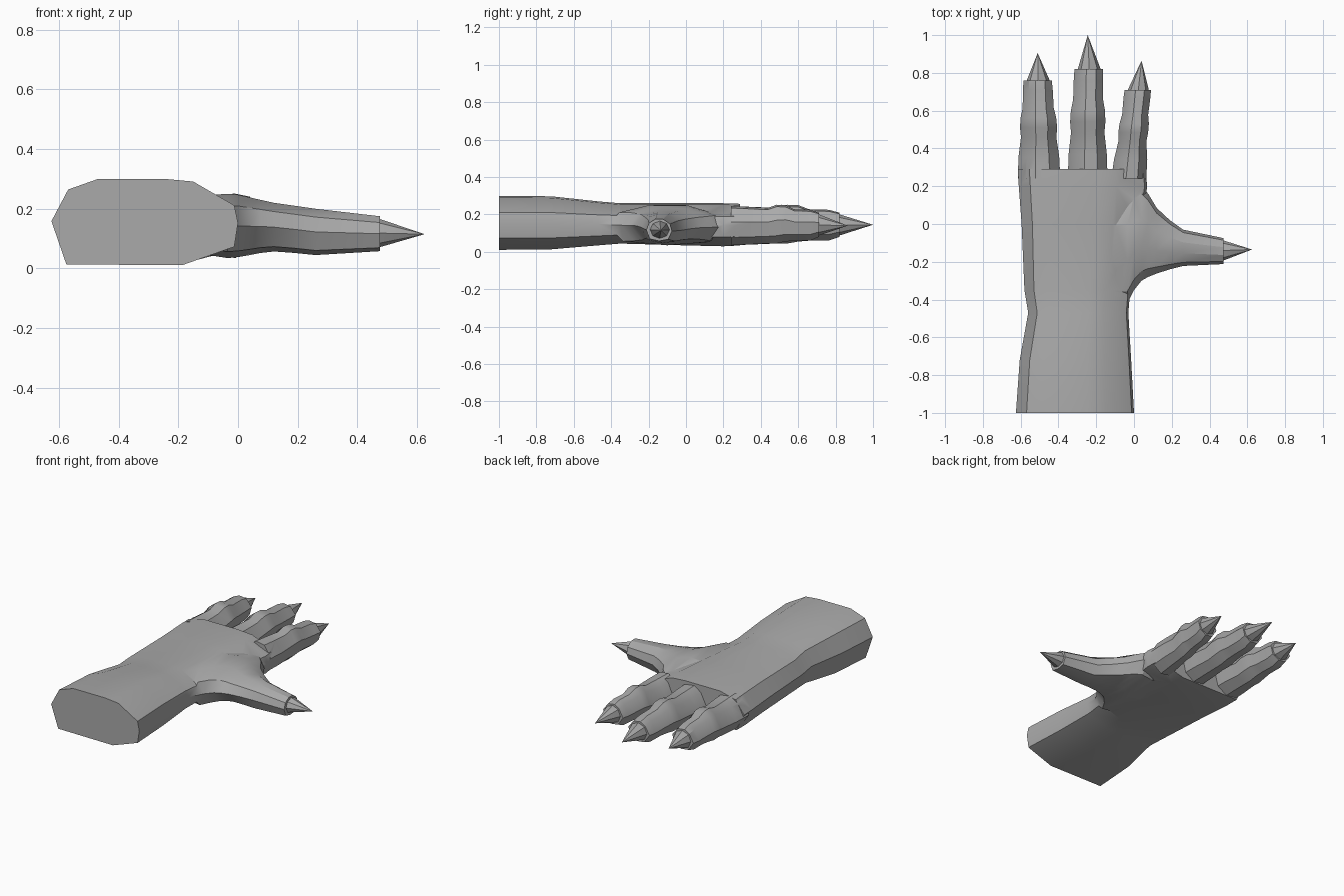
import bpy, bmesh, math

if "Cube" in bpy.data.objects:
    bpy.data.objects.remove(bpy.data.objects["Cube"])

skin = bpy.data.materials.new("grey")
skin.diffuse_color = (0.4, 0.4, 0.4, 1)
skin.use_nodes = True
skin.node_tree.nodes["Principled BSDF"].inputs["Base Color"].default_value = skin.diffuse_color


def loft(name, profile, rings, sideways=False, tip=None):
    """Stretch a unit profile over rings (station, a0, a1, z0, z1) and skin them."""
    bm = bmesh.new()
    loops = []
    for s, a0, a1, z0, z1 in rings:
        loop = []
        for u, v in profile:
            a, z = a0 + u * (a1 - a0), z0 + v * (z1 - z0)
            loop.append(bm.verts.new((s, a, z) if sideways else (a, s, z)))
        loops.append(loop)
    n = len(profile)
    for p, q in zip(loops, loops[1:]):
        for i in range(n):
            bm.faces.new((p[i], p[(i + 1) % n], q[(i + 1) % n], q[i]))
    bm.faces.new(loops[0])
    if tip:
        t = bm.verts.new(tip)
        for i in range(n):
            bm.faces.new((loops[-1][i], loops[-1][(i + 1) % n], t))
    else:
        bm.faces.new(loops[-1])
    bmesh.ops.recalc_face_normals(bm, faces=bm.faces)
    me = bpy.data.meshes.new(name)
    bm.to_mesh(me)
    bm.free()
    me.materials.append(skin)
    ob = bpy.data.objects.new(name, me)
    bpy.context.collection.objects.link(ob)
    return ob


def activate(ob):
    bpy.ops.object.select_all(action='DESELECT')
    ob.select_set(True)
    bpy.context.view_layer.objects.active = ob


def ngon(n, turn=0.0):
    return [(0.5 + 0.5 * math.cos(math.tau * (i + turn) / n),
             0.5 + 0.5 * math.sin(math.tau * (i + turn) / n)) for i in range(n)]


# Forearm and palm
arm_profile = [(0, .52), (.09, .88), (.25, 1), (.61, 1), (.76, .97),
               (.98, .70), (1, .5), (.98, .23), (.7, .02), (.08, .03)]
hand = loft("forearm_and_palm", arm_profile, [
    (-1, -.625, 0, .005, .30), (-.72, -.605, -.015, .008, .297),
    (-.47, -.56, -.03, .03, .27), (-.35, -.58, -.02, .04, .26),
    (0, -.595, .04, .03, .26), (.2, -.61, .07, .025, .26),
    (.29, -.615, .06, .03, .257)])

# Thumb, flaring into the palm
thumb_profile = [(0, .5), (.1, .82), (.35, 1), (.65, 1), (.92, .78),
                 (1, .45), (.85, .08), (.5, 0), (.13, .1)]
thumb = loft("thumb", thumb_profile, [
    (-.2, -.42, .2, .06, .24), (-.035, -.42, .22, .035, .25),
    (.0, -.35, .21, .038, .247), (.04, -.30, .2, .045, .238),
    (.075, -.28, .16, .052, .23), (.12, -.262, .085, .057, .22),
    (.19, -.24, .02, .052, .21), (.26, -.222, -.03, .045, .20),
    (.475, -.212, -.075, .058, .175)], sideways=True)

# Fingers: outline at base, middle and end, then claw tip
finger_profile = [(0, .45), (.2, .85), (.42, 1), (.75, .95), (1, .6), (.9, .2),
                  (.6, 0), (.25, .05)]
fingers = {
    "outer": ((-.615, -.39), (-.60, -.41), (-.585, -.435), .76, (-.51, .905, .14)),
    "middle": ((-.35, -.14), (-.335, -.155), (-.315, -.165), .82, (-.245, 1, .145)),
    "inner": ((-.12, .065), (-.08, .07), (-.05, .09), .71, (.04, .865, .14)),
}
# Knuckle bumps: fraction of length, widening, underside, top
bumps = [(0, 0, .035, .245), (.22, .003, .04, .24), (.42, -.004, .045, .235),
         (.52, .004, .045, .252), (.62, .004, .055, .25), (.72, -.004, .06, .228),
         (.9, 0, .06, .225), (1, 0, .08, .21)]
parts = [thumb]
claws = []
for name, (base, mid, end, y1, tip) in fingers.items():
    y0 = .24
    rings = []
    for f, w, z0, z1 in bumps:
        pair = (base, mid) if f < .5 else (mid, end)
        k = f * 2 if f < .5 else f * 2 - 1
        a0, a1 = (pair[0][i] + k * (pair[1][i] - pair[0][i]) for i in (0, 1))
        rings.append((y0 + f * (y1 - y0), a0 - w, a1 + w, z0, z1))
    parts.append(loft(name + "_finger", finger_profile, rings))
    claws.append(loft(name + "_claw", ngon(8), [
        (y1 - .03, end[0] + .018, end[1] - .012, .088, .2),
        (y1 + .002, end[0] + .018, end[1] - .012, .088, .2)], tip=tip))
claws.append(loft("thumb_claw", ngon(8), [
    (.45, -.192, -.088, .072, .165), (.477, -.192, -.088, .072, .165)],
    sideways=True, tip=(.625, -.135, .115)))

# Merge the thumb and fingers into the hand
for part in parts:
    activate(hand)
    mod = hand.modifiers.new("join", 'BOOLEAN')
    mod.operation, mod.solver, mod.object = 'UNION', 'EXACT', part
    bpy.ops.object.modifier_apply(modifier=mod.name)
    bpy.data.objects.remove(part)
hand.name = "hand"

for ob in [hand] + claws:
    activate(ob)
    bpy.ops.object.shade_smooth_by_angle(angle=math.radians(30))
